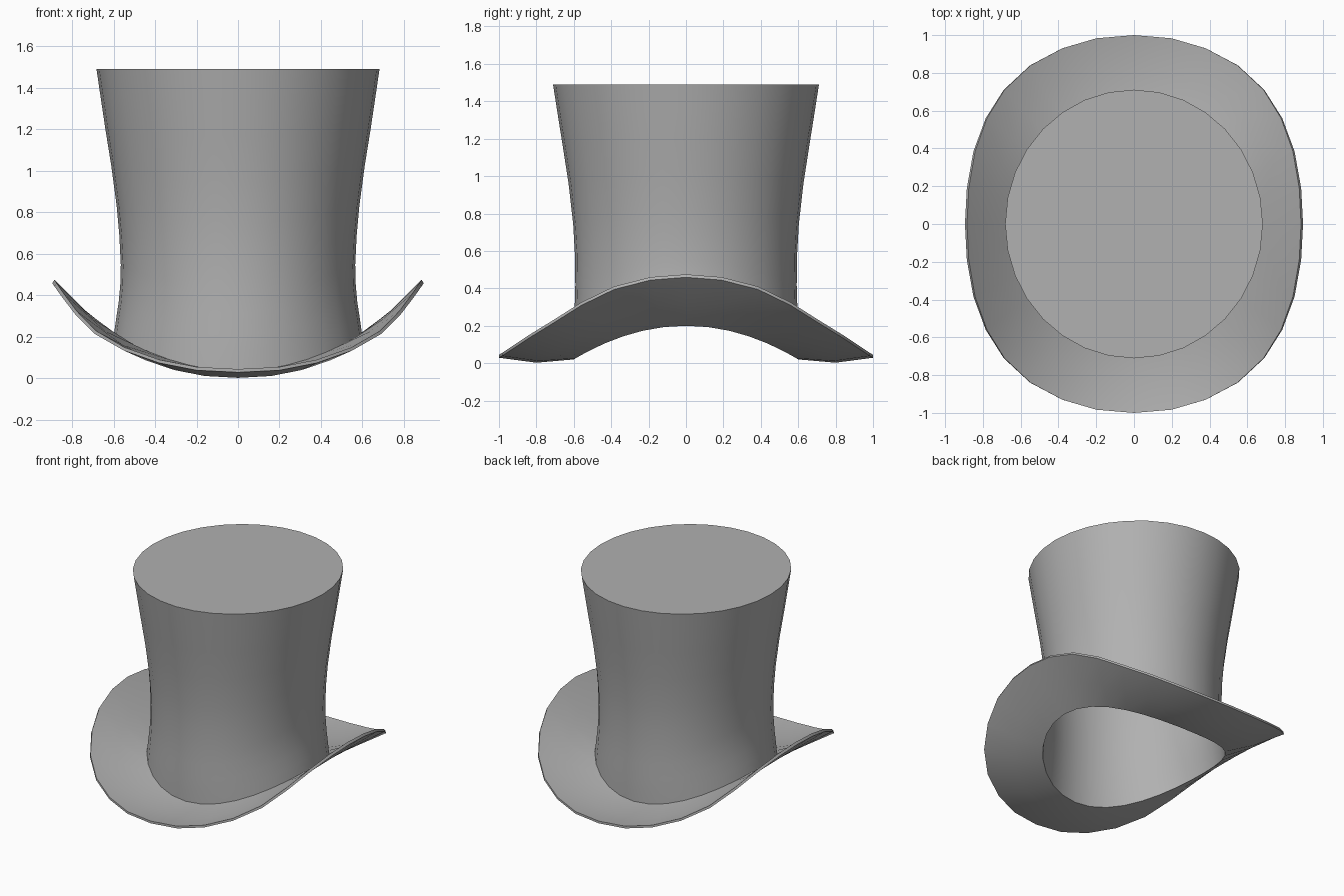
import bpy, bmesh, math

if "Cube" in bpy.data.objects:
    bpy.data.objects.remove(bpy.data.objects["Cube"])

N = 32  # sides around the hat

# Dark grey felt
felt = bpy.data.materials.new("felt")
felt.diffuse_color = (.44, .44, .44, 1)
felt.use_nodes = True
felt.node_tree.nodes["Principled BSDF"].inputs["Base Color"].default_value = felt.diffuse_color


def ring_object(name, rings, closed=False, cap=False):
    """Bridge consecutive rings of N points into one mesh."""
    bm = bmesh.new()
    vs = [[bm.verts.new(p) for p in r] for r in rings]
    pairs = list(zip(vs, vs[1:])) + ([(vs[-1], vs[0])] if closed else [])
    for a, b in pairs:
        for i in range(N):
            j = (i + 1) % N
            bm.faces.new((a[i], a[j], b[j], b[i]))
    if cap:
        bm.faces.new(vs[-1])
    bmesh.ops.recalc_face_normals(bm, faces=bm.faces[:])
    me = bpy.data.meshes.new(name)
    bm.to_mesh(me)
    bm.free()
    me.materials.append(felt)
    ob = bpy.data.objects.new(name, me)
    bpy.context.collection.objects.link(ob)
    bpy.ops.object.select_all(action='DESELECT')
    ob.select_set(True)
    bpy.context.view_layer.objects.active = ob
    bpy.ops.object.shade_smooth_by_angle(angle=math.radians(35))
    return ob


angles = [2 * math.pi * i / N for i in range(N)]


def base_z(a):
    return 0.02 + 0.18 * math.cos(a) ** 2


# Crown: flared tube, its base follows the curled brim, flat lid on top
profile = [(0, .6, .6), (.07, .587, .6), (.13, .575, .598), (.2, .567, .595),
           (.27, .565, .592), (.38, .572, .594), (.49, .585, .603),
           (.64, .611, .628), (.78, .64, .66), (.9, .663, .688), (1, .682, .711)]
crown = []
for t, rx, ry in profile:
    crown.append([(rx * math.cos(a), ry * math.sin(a),
                   base_z(a) + (1.49 - base_z(a)) * t) for a in angles])
ring_object("crown", crown, cap=True)

# Brim outline, one quadrant from the side (x) to the front/back (y)
quadrant = [(.895, 0, .475), (.885, .19, .46), (.85, .385, .41), (.785, .56, .325),
            (.69, .71, .23), (.55, .84, .15), (.38, .93, .09), (.2, .983, .055),
            (0, 1, .045)]
outer = []
for i in range(N):
    q, k = divmod(i, 8)
    x, y, z = quadrant[k] if q % 2 == 0 else quadrant[8 - k]
    outer.append((x * (-1 if q in (1, 2) else 1), y * (-1 if q > 1 else 1), z))


def brim_ring(s, lift, spread=0):
    """Ring between the head opening (s=0) and the outer edge (s=1)."""
    pts = []
    for a, (ox, oy, oz) in zip(angles, outer):
        ix, iy = .6 * math.cos(a), .6 * math.sin(a)
        dip = .05 + .038 * math.sin(a) ** 2
        z = base_z(a) * (1 - s) + (oz - .016) * s - dip * s * (1 - s)
        x, y = ix + (ox - ix) * s, iy + (oy - iy) * s
        k = 1 - spread * s * math.cos(a) ** 2
        pts.append((x * k, y, z + lift))
    return pts


# Brim: thin curled sheet with underside, rim and upper side
steps = (0, .5, 1)
ring_object("brim", [brim_ring(s, 0) for s in steps] +
            [brim_ring(s, .016, .012) for s in reversed(steps)], closed=True)
